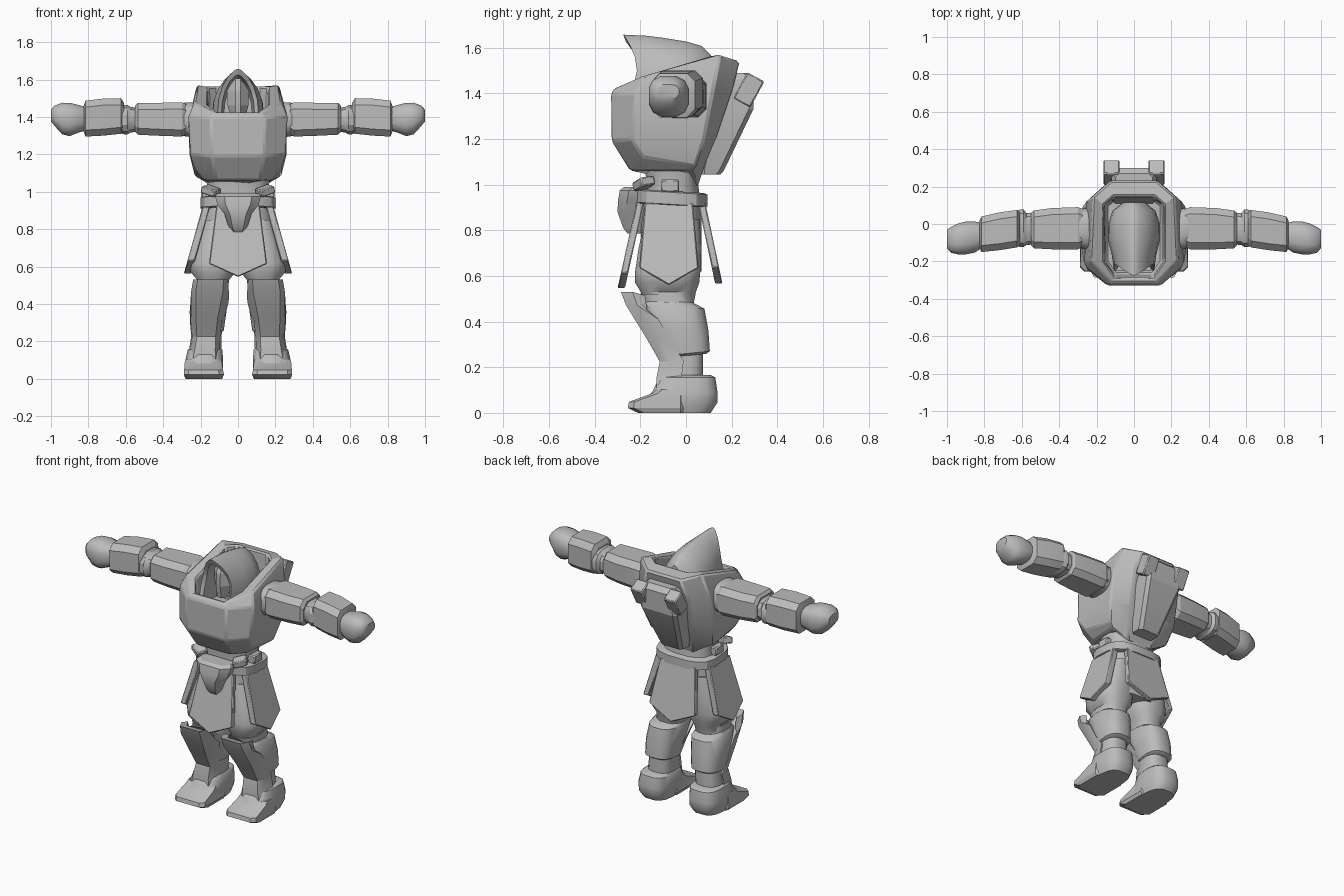
import bpy, bmesh, math
from mathutils import Matrix, Vector, Euler

grey = bpy.data.materials.new("plain_grey")
grey.diffuse_color = (0.5, 0.5, 0.5, 1)


def loft(name, rings, mirror=False, angle=30, bevel=0.0):
    """Skin a closed solid through rings of equal point count."""
    bm = bmesh.new()
    vs = [[bm.verts.new(p) for p in r] for r in rings]
    n = len(rings[0])
    for a, b in zip(vs, vs[1:]):
        for i in range(n):
            j = (i + 1) % n
            bm.faces.new((a[i], a[j], b[j], b[i]))
    bm.faces.new(vs[0][::-1])
    bm.faces.new(vs[-1])
    bmesh.ops.recalc_face_normals(bm, faces=bm.faces)
    me = bpy.data.meshes.new(name)
    bm.to_mesh(me)
    bm.free()
    ob = bpy.data.objects.new(name, me)
    bpy.context.collection.objects.link(ob)
    me.materials.append(grey)
    bpy.ops.object.select_all(action='DESELECT')
    ob.select_set(True)
    bpy.context.view_layer.objects.active = ob
    bpy.ops.object.shade_smooth_by_angle(angle=math.radians(angle))
    if bevel:
        m = ob.modifiers.new("edge", 'BEVEL')
        m.width, m.segments, m.limit_method = bevel, 1, 'ANGLE'
    if mirror:
        ob.modifiers.new("mirror", 'MIRROR').use_mirror_merge = False
    return ob


def oval(a0, a1, b0, b1, n=16, p=0.75):
    """Rounded 2D section."""
    out = []
    for i in range(n):
        t = 2 * math.pi * (i + 0.5) / n
        c, s = math.cos(t), math.sin(t)
        out.append(((a0 + a1) / 2 + (a1 - a0) / 2 * math.copysign(abs(c) ** p, c),
                    (b0 + b1) / 2 + (b1 - b0) / 2 * math.copysign(abs(s) ** p, s)))
    return out


def octa(a0, a1, b0, b1, c=0.03):
    """Rectangle with cut corners."""
    return [(a0 + c, b0), (a1 - c, b0), (a1, b0 + c), (a1, b1 - c),
            (a1 - c, b1), (a0 + c, b1), (a0, b1 - c), (a0, b0 + c)]


def at_z(sec, z, tilt=0.0):
    return [(x, y, z + tilt * y) for x, y in sec]


def at_x(sec, x):
    return [(x, y, z) for y, z in sec]


def both(half):
    """Complete a half ring by mirroring it across x."""
    return half + [(-x, y, z) for x, y, z in reversed(half)]


def block(name, c, size, rot=(0, 0, 0), mirror=True):
    m = Matrix.Translation(c) @ Euler(rot).to_matrix().to_4x4()
    sx, sy, sz = (s / 2 for s in size)
    rings = [[m @ Vector((x * sx, y * sy, z * sz)) for x, y in
              ((-1, -1), (1, -1), (1, 1), (-1, 1))] for z in (-1, 1)]
    return loft(name, rings, mirror, bevel=0.006)


# Armoured torso with open collar
loft("torso", [both(h) for h in (
    [(.11, -.235, 1.06), (.18, -.17, 1.06), (.19, .02, 1.065), (.09, .05, .99)],
    [(.12, -.25, 1.07), (.23, -.19, 1.12), (.23, .04, 1.08), (.11, .08, 1.08)],
    [(.14, -.325, 1.19), (.255, -.24, 1.2), (.26, .08, 1.2), (.14, .13, 1.2)],
    [(.145, -.328, 1.40), (.265, -.22, 1.40), (.255, .12, 1.42), (.16, .205, 1.42)],
    [(.12, -.31, 1.425), (.235, -.19, 1.475), (.22, .15, 1.57), (.12, .235, 1.54)],
    [(.10, -.285, 1.42), (.16, -.2, 1.465), (.16, .1, 1.56), (.11, .145, 1.565)],
    [(.10, -.27, 1.28), (.15, -.2, 1.28), (.15, .1, 1.28), (.11, .13, 1.28)])],
    angle=20, bevel=.01)

# Pointed hood: arches from the recessed opening to the back
ARCH = [(1, 0), (1, .3), (.95, .5), (.78, .7), (.5, .87), (.2, .97), (.03, 1)]


def arch(w, top, y, base=1.34):
    f = y if callable(y) else (lambda v: y)
    return both([(w * u, f(v), base + (top - base) * v) for u, v in ARCH])


def hood_edge(v):
    return -.25 + .07 * v if v < .5 else -.215 - .06 * ((v - .5) * 2) ** 2


loft("hood", [
    arch(.075, 1.60, -.11), arch(.088, 1.625, lambda v: hood_edge(v) + .012),
    arch(.108, 1.657, hood_edge), arch(.118, 1.652, -.17), arch(.135, 1.643, -.1),
    arch(.138, 1.627, 0), arch(.115, 1.607, .07), arch(.06, 1.56, .115)], angle=40)

# Faceted face mask inside the hood
loft("face_mask", [both([(.014, f, z), (w, f + .045, z), (w * .8, -.09, z)])
     for z, w, f in ((1.38, .035, -.19), (1.46, .055, -.205),
                     (1.54, .06, -.2), (1.605, .025, -.17))], angle=15)

# Back unit: tapered slab with two clamps
loft("back_slab", [at_z(octa(-w, w, a, b, .02), z) for z, w, a, b in (
    (1.045, .075, .06, .15), (1.06, .08, .06, .165),
    (1.33, .13, .12, .295), (1.46, .12, .15, .30), (1.49, .10, .15, .27))], angle=20)
block("back_clamp", (.12, .275, 1.415), (.085, .085, .13), (-.5, 0, 0))

# Arms
loft("shoulder", [at_x(oval(a, b, c, d), x) for x, a, b, c, d in (
    (.18, -.12, .07, 1.31, 1.46), (.25, -.14, .085, 1.29, 1.48),
    (.31, -.125, .085, 1.3, 1.475), (.36, -.1, .06, 1.32, 1.45))], True)
loft("upper_arm", [at_x(octa(a, b, c, d, .035), x) for x, a, b, c, d in (
    (.27, -.12, .08, 1.31, 1.465), (.30, -.135, .09, 1.295, 1.478),
    (.44, -.135, .085, 1.30, 1.475), (.535, -.13, .072, 1.305, 1.475),
    (.55, -.115, .06, 1.32, 1.46))], True, 20)
loft("elbow", [at_x(oval(a, b, c, d, 12), x) for x, a, b, c, d in (
    (.52, -.11, .06, 1.32, 1.45), (.575, -.115, .06, 1.315, 1.455),
    (.59, -.125, .08, 1.305, 1.465), (.61, -.125, .08, 1.305, 1.465),
    (.65, -.11, .06, 1.32, 1.45))], True)
loft("forearm", [at_x(octa(a, b, c, d, .035), x) for x, a, b, c, d in (
    (.61, -.11, .06, 1.325, 1.475), (.625, -.125, .075, 1.31, 1.5),
    (.72, -.14, .062, 1.30, 1.498), (.815, -.15, .04, 1.295, 1.487),
    (.825, -.13, .02, 1.32, 1.46))], True, 20)
loft("hand", [at_x(oval(a, b, c, d, 12), x) for x, a, b, c, d in (
    (.80, -.12, .005, 1.33, 1.45), (.85, -.155, .015, 1.315, 1.465),
    (.90, -.165, .015, 1.295, 1.478), (.94, -.165, .005, 1.305, 1.478),
    (.98, -.155, -.015, 1.35, 1.462), (1.0, -.13, -.03, 1.375, 1.44))], True, 40)

# Waist, belt and front guard
loft("abdomen", [at_z(oval(-w, w, a, b), z) for z, w, a, b in (
    (.90, .175, -.19, .07), (1.0, .16, -.17, .055), (1.1, .18, -.19, .05))])
loft("hips", [at_z(oval(-w, w, a, b), z) for z, w, a, b in (
    (.62, .19, -.2, .07), (.78, .195, -.2, .07), (.93, .175, -.19, .07))])
loft("belt", [at_z(oval(-w, w, a, b, 16, .65), z, -.06) for z, w, a, b in (
    (.905, .19, -.21, .085), (.91, .203, -.225, .096),
    (.962, .203, -.225, .096), (.968, .185, -.21, .08))])
loft("front_guard", [both([(w * .6, f, z), (w, f + .04, z), (w, -.18, z)])
     for z, w, f in ((.785, .035, -.255), (.81, .05, -.275), (.88, .072, -.30),
                     (.93, .11, -.298), (.975, .122, -.29), (.99, .11, -.27))], angle=35)
block("belt_clip", (.145, -.185, 1.005), (.085, .07, .04), (.15, -.3, .5))
block("belt_pouch", (.165, -.07, .995), (.06, .08, .055))


# Pointed skirt plates, described facing the front then turned
def plate(name, turn, yc, wt, wb, ot, ob, zt, zb, tip, th=.032, mirror=False):
    m = Matrix.Translation((0, yc, 0)) @ Matrix.Rotation(turn, 4, 'Z')
    shape = [(-wt, zt), (wt, zt), (wb, zb), (0, tip), (-wb, zb)]
    rings = [[m @ Vector((x, d - ot - (ob - ot) * (zt - z) / (zt - tip), z))
              for x, z in shape] for d in (0, th)]
    return loft(name, rings, mirror, bevel=.005)


plate("front_skirt", 0, 0, .115, .155, .215, .30, .93, .615, .545)
plate("side_skirt", math.pi / 2, -.075, .105, .13, .19, .29, .92, .635, .56, .04, True)
plate("back_skirt", math.pi, 0, .125, .165, .085, .16, .92, .64, .565)

# Legs
loft("thigh", [at_z(oval(a, b, c, d), z) for z, a, b, c, d in (
    (.45, .06, .225, -.18, .03), (.53, .045, .22, -.2, .045),
    (.57, .012, .255, -.225, .06), (.62, .005, .26, -.225, .065),
    (.72, .003, .23, -.21, .07), (.85, .003, .19, -.18, .06))], True, 40)
loft("lower_leg", [at_z(oval(a, b, c, d), z) for z, a, b, c, d in (
    (.12, .09, .255, -.11, .075), (.26, .085, .24, -.09, .075),
    (.36, .07, .24, -.15, .07), (.52, .065, .225, -.2, .02))], True, 40)
loft("calf_guard", [at_z(oval(a, b, c, d), z, t) for z, a, b, c, d, t in (
    (.25, .09, .24, -.08, .09, .1), (.26, .075, .255, -.1, .106, .1),
    (.36, .06, .26, -.15, .1, 0), (.46, .05, .25, -.2, .083, -.05),
    (.485, .065, .235, -.18, .03, -.02))], True, 40)
loft("shin_guard", [[(a, k, zb), (a + .005, f + .05, z), (a + .03, f, z),
                     (b - .03, f, z), (b - .005, f + .05, z), (b, k, zb)]
     for z, zb, a, b, f, k in (
         (.09, .09, .088, .275, -.13, -.02), (.15, .15, .092, .262, -.13, -.02),
         (.225, .23, .09, .25, -.115, -.01), (.33, .30, .078, .255, -.175, -.06),
         (.47, .41, .05, .255, -.262, -.12), (.53, .45, .048, .245, -.285, -.17),
         (.515, .45, .06, .235, -.23, -.17))], True, 25)

# Boots: rounded heel cuff and angular toe
loft("boot", [at_z(oval(a, b, c, d, 16, .65), z) for z, a, b, c, d in (
    (0, .09, .27, -.19, .11), (.045, .078, .285, -.2, .14),
    (.09, .078, .285, -.15, .14), (.155, .082, .27, -.12, .13),
    (.165, .09, .255, -.1, .11))], True, 40)
loft("toe_cap", [at_z(octa(a, b, c, d, .025), z) for z, a, b, c, d in (
    (0, .085, .28, -.21, .0), (.022, .075, .29, -.255, .0),
    (.048, .08, .288, -.25, .0), (.085, .085, .285, -.15, .0),
    (.105, .09, .28, -.125, .0))], True, 25)
